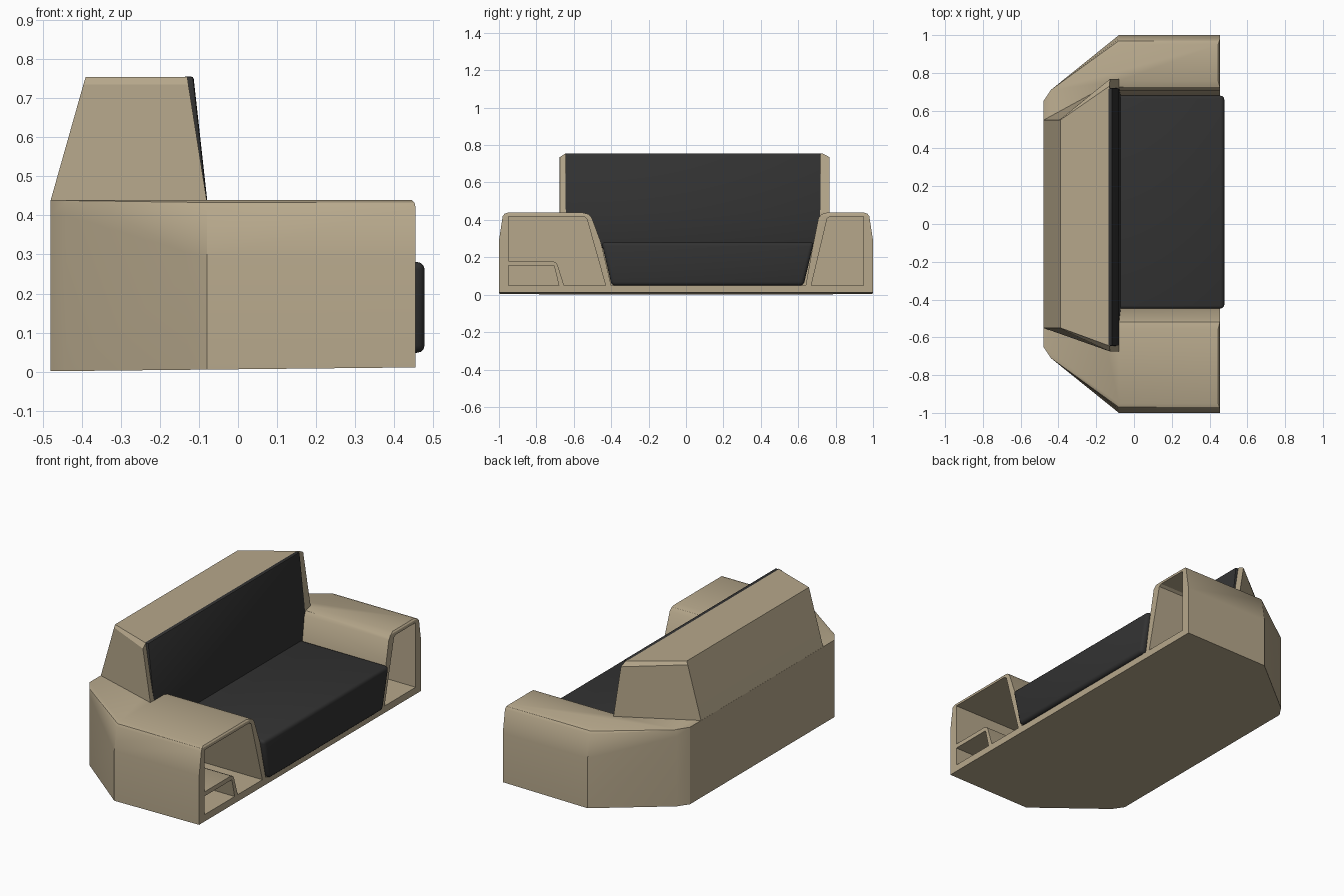
import bpy, bmesh, math

if "Cube" in bpy.data.objects:
    bpy.data.objects.remove(bpy.data.objects["Cube"])


def material(name, color):
    m = bpy.data.materials.new(name)
    m.diffuse_color = (*color, 1)
    m.use_nodes = True
    m.node_tree.nodes["Principled BSDF"].inputs["Base Color"].default_value = m.diffuse_color
    return m


TAN = material("tan_shell", (0.47, 0.39, 0.26))
DARK = material("dark_fabric", (0.032, 0.032, 0.032))


def loft(name, rings, mat=None):
    """Closed solid through rings with equal point counts."""
    bm = bmesh.new()
    vs = [[bm.verts.new(p) for p in r] for r in rings]
    n = len(rings[0])
    bm.faces.new(vs[0])
    bm.faces.new(vs[-1])
    for a, b in zip(vs, vs[1:]):
        for i in range(n):
            j = (i + 1) % n
            bm.faces.new((a[i], a[j], b[j], b[i]))
    bmesh.ops.recalc_face_normals(bm, faces=bm.faces)
    me = bpy.data.meshes.new(name)
    bm.to_mesh(me)
    bm.free()
    ob = bpy.data.objects.new(name, me)
    bpy.context.collection.objects.link(ob)
    if mat:
        me.materials.append(mat)
    return ob


def activate(ob):
    bpy.ops.object.select_all(action='DESELECT')
    ob.select_set(True)
    bpy.context.view_layer.objects.active = ob


def cut(ob, profile, x0, x1=0.6):
    """Subtract a y-z profile extruded along x."""
    tool = loft("cutter", [[(x, y, z) for y, z in profile] for x in (x0, x1)])
    tool.hide_render = True
    m = ob.modifiers.new("cut", 'BOOLEAN')
    m.operation, m.solver, m.object = 'DIFFERENCE', 'EXACT', tool
    activate(ob)
    bpy.ops.object.modifier_apply(modifier=m.name)
    bpy.data.objects.remove(tool)


def finish(ob, angle, bevel=0, segments=2):
    activate(ob)
    if bevel:
        m = ob.modifiers.new("bevel", 'BEVEL')
        m.width, m.segments = bevel, segments
        m.limit_method, m.angle_limit = 'ANGLE', math.radians(35)
        bpy.ops.object.modifier_apply(modifier=m.name)
    bpy.ops.object.shade_smooth_by_angle(angle=math.radians(angle))


# shell: plan outline lofted upward, outer arm edges rounding in
def shell_ring(z, y, x_front, z_rear):
    half = [(x_front, y, z), (-0.08, y, z), (-0.44, 0.71, z_rear), (-0.48, 0.65, z_rear)]
    return half + [(a, -b, c) for a, b, c in reversed(half)]


bottom = [(x, y, 0.006 + 0.005 * x / 0.48) for x, y, z in shell_ring(0, 1, 0.455, 0)]
shell = loft("shell_with_arms", [
    bottom,
    shell_ring(0.29, 1.0, 0.455, 0.40),
    shell_ring(0.42, 0.98, 0.455, 0.436),
    shell_ring(0.433, 0.97, 0.452, 0.438),
    shell_ring(0.44, 0.95, 0.445, 0.44)], TAN)

# gap between the arms for the seat
cut(shell, [(-0.40, 0.05), (0.64, 0.05), (0.682, 0.28), (0.708, 0.41), (0.724, 0.43),
            (0.76, 0.441), (0.76, 0.5), (-0.56, 0.5), (-0.56, 0.441),
            (-0.52, 0.43), (-0.503, 0.41), (-0.455, 0.28)], -0.08)
# open storage in the arms, one side with a low shelf box
cut(shell, [(0.67, 0.05), (0.95, 0.05), (0.95, 0.418), (0.77, 0.418), (0.755, 0.408)], -0.05)
cut(shell, [(-0.95, 0.18), (-0.715, 0.18), (-0.695, 0.172), (-0.685, 0.155), (-0.652, 0.05),
            (-0.43, 0.05), (-0.53, 0.405), (-0.545, 0.418), (-0.95, 0.418)], -0.05)
cut(shell, [(-0.95, 0.05), (-0.68, 0.05), (-0.705, 0.155), (-0.95, 0.155)], -0.05)
finish(shell, 32)


# upper backrest housing, narrowing upward and to the rear
def back_ring(z, xr, xf, y0, y1, yr=0.55):
    return [(xr, -yr, z), (xf, y0, z), (xf, y1, z), (xr, yr, z)]


back = loft("backrest_shell", [
    back_ring(0.438, -0.48, -0.08, -0.675, 0.768),
    back_ring(0.735, -0.396, -0.127, -0.675, 0.768),
    back_ring(0.755, -0.39, -0.13, -0.645, 0.73)], TAN)
finish(back, 30)

# back cushion, leaning with the housing
cushion = loft("back_cushion", [
    [(-0.14, -0.645, z), (x, -0.645, z), (x, 0.72, z), (-0.14, 0.72, z)]
    for z, x in ((0.25, -0.07), (0.44, -0.079), (0.756, -0.114))], DARK)
finish(cushion, 40, 0.007)

# seat cushion, filling the tapered gap
seat = loft("seat_cushion", [
    [(-0.11, y0, z), (0.478, y0, z), (0.478, y1, z), (-0.11, y1, z)]
    for z, y0, y1 in ((0.048, -0.397, 0.628), (0.281, -0.452, 0.684))], DARK)
finish(seat, 40, 0.02, 3)
